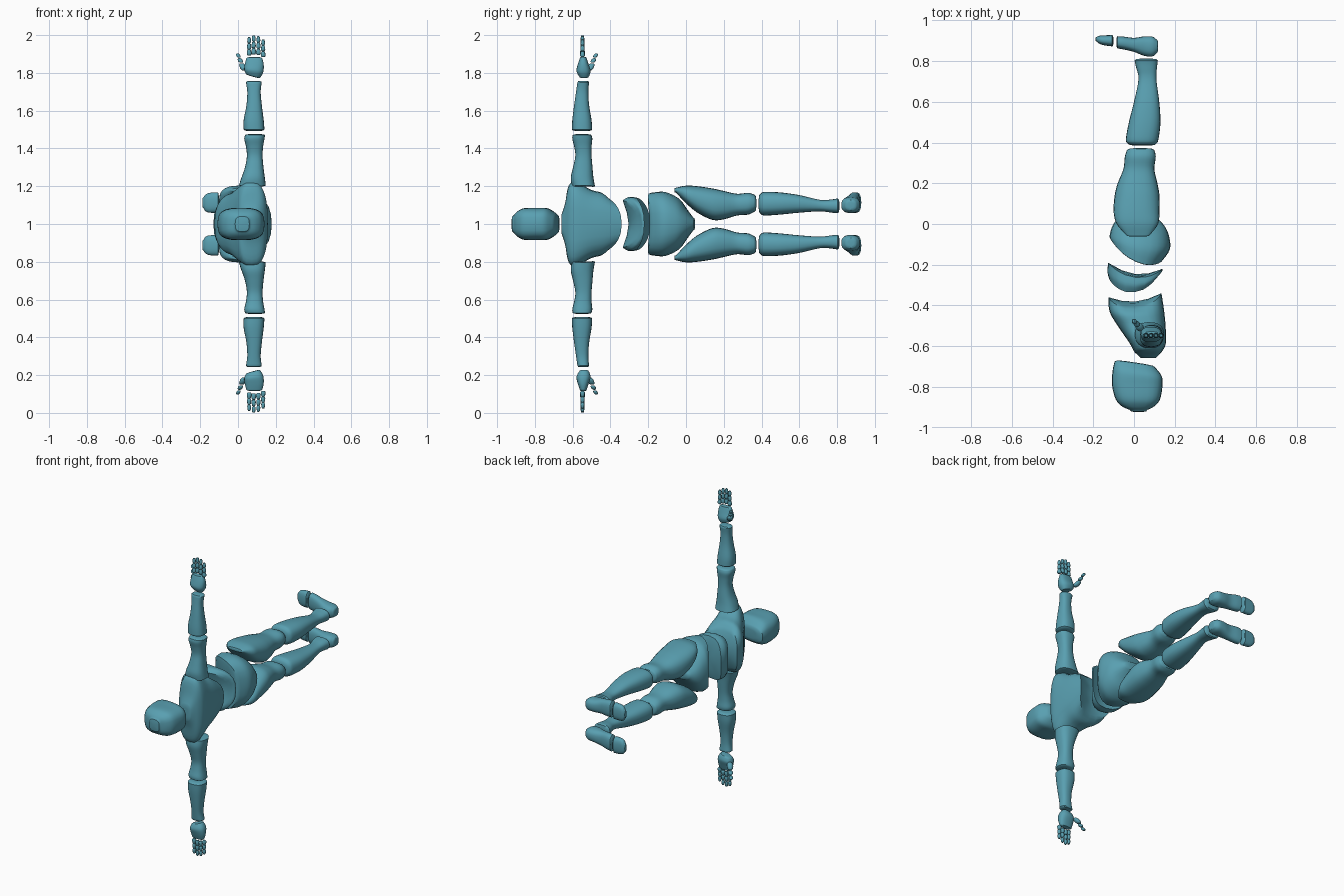
import bpy, bmesh, math

mat = bpy.data.materials.new("teal")
mat.diffuse_color = (0.10, 0.35, 0.44, 1)

AXES = {'x': (0, 1, 2), 'y': (1, 0, 2), 'z': (2, 0, 1)}  # loft axis, a axis, b axis


def spline(rows, steps):
    """Catmull-Rom resampling of the section rows."""
    out = []
    for i in range(len(rows) - 1):
        p0, p1, p2 = rows[max(i - 1, 0)], rows[i], rows[i + 1]
        p3 = rows[min(i + 2, len(rows) - 1)]
        for k in range(steps):
            t = k / steps
            out.append([0.5 * (2 * b + (c - a) * t + (2 * a - 5 * b + 4 * c - d) * t * t
                               + (3 * b - a - 3 * c + d) * t ** 3)
                        for a, b, c, d in zip(p0, p1, p2, p3)])
    return out + [list(rows[-1])]


def loft(name, axis, rows, side=1, power=2.5, dome=0.01, n=24, steps=4):
    """Skin rounded sections: (t at a0, t at a1, a0, a1, b0, b1[, bend over a, bend over b])."""
    it, ia, ib = AXES[axis]
    rows = [tuple(r) + (0,) * (8 - len(r)) for r in rows]
    rows = spline(rows, steps)
    bm = bmesh.new()

    def point(r, u, v, lift=0):
        co = [0, 0, 0]
        co[it] = (r[0] + r[1]) / 2 + (r[1] - r[0]) / 2 * u + r[6] * (1 - u * u) + r[7] * v * v + lift
        co[ia] = (r[2] + r[3]) / 2 + (r[3] - r[2]) / 2 * u
        co[ib] = (r[4] + r[5]) / 2 + (r[5] - r[4]) / 2 * v
        if side < 0:
            co[2] = 2 - co[2]
        return bm.verts.new(co)

    def ring(r, s=1, lift=0):
        pts = []
        for i in range(n):
            c, q = math.cos(2 * math.pi * i / n), math.sin(2 * math.pi * i / n)
            pts.append(point(r, s * math.copysign(abs(c) ** (2 / power), c),
                             s * math.copysign(abs(q) ** (2 / power), q), lift))
        return pts

    up = 1 if rows[-1][0] + rows[-1][1] > rows[0][0] + rows[0][1] else -1
    d = dome * up
    first, last = rows[0], rows[-1]
    rings = [ring(first, 0.5, -d), ring(first, 0.88, -d * 0.7)]
    rings += [ring(r) for r in rows]
    rings += [ring(last, 0.88, d * 0.7), ring(last, 0.5, d)]
    for a, b in zip(rings, rings[1:]):
        for i in range(n):
            j = (i + 1) % n
            bm.faces.new((a[i], a[j], b[j], b[i]))
    for rg, r, l in ((rings[0], first, -d), (rings[-1], last, d)):
        c = point(r, 0, 0, l)
        for i in range(n):
            bm.faces.new((rg[i], rg[(i + 1) % n], c))
    bmesh.ops.recalc_face_normals(bm, faces=bm.faces)
    me = bpy.data.meshes.new(name)
    bm.to_mesh(me)
    bm.free()
    me.materials.append(mat)
    ob = bpy.data.objects.new(name, me)
    bpy.context.collection.objects.link(ob)
    bpy.context.view_layer.objects.active = ob
    ob.select_set(True)
    bpy.ops.object.shade_smooth_by_angle(angle=math.radians(40))
    ob.select_set(False)


def mid(t0, t1, a0, a1, h, *bends):
    """Section symmetric about the body's middle plane."""
    return (t0, t1, a0, a1, 1 - h, 1 + h) + bends


def flat(t, *rest):
    return (t, t) + rest


# head, with the chin tilted forward
loft("head", 'y', [
    mid(-.913, -.913, -.02, .065, .045), mid(-.895, -.895, -.06, .10, .065),
    mid(-.86, -.86, -.09, .128, .083), mid(-.79, -.79, -.108, .14, .085),
    mid(-.72, -.745, -.105, .135, .083), mid(-.675, -.705, -.095, .105, .055)],
    power=3)

# chest with shoulders and an arched lower rim
loft("chest", 'y', [
    mid(-.655, -.655, .03, .11, .06), mid(-.64, -.64, .015, .125, .11),
    mid(-.625, -.615, .0, .145, .205), mid(-.58, -.58, -.025, .157, .22),
    mid(-.50, -.50, -.08, .155, .18), mid(-.43, -.42, -.12, .147, .165, -.01, -.01),
    mid(-.36, -.34, -.125, .135, .135, -.035, -.03)],
    power=2.8, dome=.004)

# waist crescent
loft("waist", 'y', [
    mid(-.27, -.24, -.122, .125, .125, -.045, -.035),
    mid(-.235, -.23, -.13, .14, .143, -.045, -.025),
    mid(-.19, -.22, -.127, .14, .14, -.045, -.012)], power=2.6, dome=.004)

# pelvis
loft("pelvis", 'y', [
    mid(-.075, -.185, -.115, .135, .165, -.03, -.025),
    mid(-.06, -.125, -.12, .176, .17, -.01, -.01),
    mid(-.02, -.06, -.11, .172, .135), mid(.015, -.01, -.09, .15, .08),
    mid(.04, .035, -.06, .11, .035)], power=2.4)

for side, word in ((1, "upper"), (-1, "lower")):
    # legs
    loft(word + "_thigh", 'y', [
        flat(-.052, -.04, .08, 1.165, 1.192), flat(0, -.085, .118, 1.11, 1.203),
        flat(.06, -.10, .125, 1.06, 1.2), flat(.14, -.095, .125, 1.022, 1.188),
        flat(.2, -.08, .115, 1.025, 1.175), flat(.27, -.052, .1, 1.045, 1.16),
        flat(.33, -.045, .107, 1.05, 1.165), flat(.362, -.035, .10, 1.065, 1.155)], side)
    loft(word + "_shin", 'y', [
        flat(.395, -.03, .11, 1.055, 1.16), flat(.415, -.04, .12, 1.045, 1.17),
        flat(.5, -.025, .13, 1.05, 1.167), flat(.6, 0, .124, 1.06, 1.153),
        flat(.71, .022, .11, 1.067, 1.128), flat(.77, .01, .113, 1.06, 1.13),
        flat(.802, .003, .117, 1.057, 1.135)], side)
    loft(word + "_foot", 'x', [
        flat(.112, .84, .905, 1.07, 1.13), flat(.09, .823, .92, 1.06, 1.14),
        flat(.05, .826, .921, 1.058, 1.145), flat(.0, .845, .914, 1.06, 1.155),
        flat(-.05, .857, .92, 1.058, 1.165), flat(-.08, .862, .922, 1.06, 1.168)],
        side, dome=.006)
    loft(word + "_toes", 'x', [
        flat(-.107, .872, .928, 1.06, 1.168), flat(-.15, .878, .926, 1.06, 1.165),
        flat(-.172, .886, .924, 1.068, 1.155), flat(-.183, .895, .918, 1.085, 1.14)],
        side, dome=.006)
    # arms, the shoulder end cut at a slant
    loft(word + "_upper_arm", 'z', [
        flat(1.205, .005, .147, -.605, -.482, 0, -.005),
        flat(1.245, .018, .142, -.61, -.49), flat(1.30, .037, .135, -.598, -.495),
        flat(1.36, .047, .13, -.586, -.50), flat(1.41, .042, .133, -.592, -.50),
        flat(1.45, .033, .14, -.602, -.496), flat(1.47, .037, .143, -.6, -.5)],
        side, dome=.006)
    loft(word + "_forearm", 'z', [
        flat(1.5, .03, .14, -.604, -.497), flat(1.55, .03, .136, -.602, -.5),
        flat(1.63, .045, .126, -.592, -.513), flat(1.70, .049, .12, -.582, -.517),
        flat(1.75, .042, .126, -.575, -.513)], side, dome=.008)
    loft(word + "_hand", 'z', [
        (1.797, 1.775, .04, .118, -.568, -.512), (1.818, 1.805, .033, .134, -.58, -.505),
        flat(1.845, .036, .136, -.573, -.515), flat(1.878, .044, .128, -.562, -.526)],
        side, dome=.006)
    # thumb joints
    for k, (z0, z1, r) in enumerate(((1.812, 1.85, .018), (1.854, 1.877, .013), (1.881, 1.902, .011))):
        rows = []
        for f, s in ((.08, .7), (.3, 1), (.75, .95), (.94, .65)):
            z = z0 + (z1 - z0) * f
            w = (z - 1.81) / .09
            x, y = .036 - .038 * w, -.515 + .04 * w
            rows.append(flat(z, x - r * s, x + r * s, y - r * s, y + r * s))
        loft("%s_thumb_%d" % (word, k + 1), 'z', rows, side, dome=.002, n=12, steps=2)
    # finger joints
    for i, (x, base, tip) in enumerate(((.059, 1.892, 1.99), (.083, 1.898, 2.0),
                                        (.108, 1.896, 1.995), (.133, 1.884, 1.977))):
        for k in range(3):
            ln = (tip - base) / 3
            z, r = base + ln * k, .0125 - .0012 * k
            rows = [flat(z + ln * f, x - r * s, x + r * s, -.548 - r * s, -.548 + r * s)
                    for f, s in ((.06, .75), (.22, 1), (.65, .9), (.88, .7))]
            loft("%s_finger_%d_%d" % (word, i + 1, k + 1), 'z', rows, side,
                 dome=.003, n=12, steps=2)
